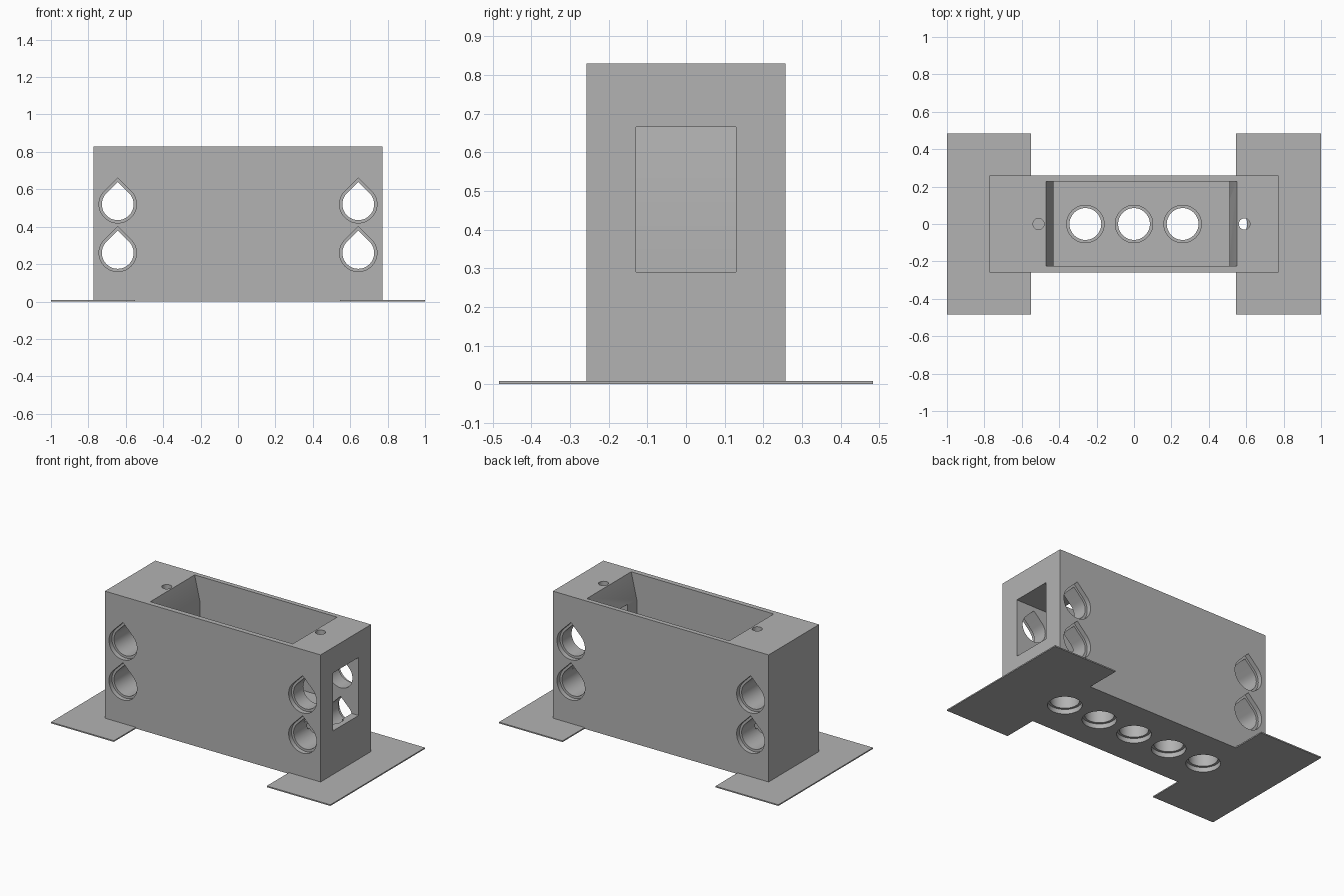
import bpy, bmesh
from math import sin, cos, pi, sqrt

cube = bpy.data.objects.get("Cube")
if cube:
    bpy.data.objects.remove(cube, do_unlink=True)

grey = bpy.data.materials.new("plain grey")
grey.use_nodes = True
grey.diffuse_color = (0.45, 0.45, 0.45, 1)
grey.node_tree.nodes["Principled BSDF"].inputs["Base Color"].default_value = (0.45, 0.45, 0.45, 1)

PLACE = {"x": lambda u, v, t: (t, u, v),
         "y": lambda u, v, t: (u, t, v),
         "z": lambda u, v, t: (u, v, t)}


def loft(name, outline, stations, axis="z", at=(0, 0)):
    """Solid through copies of an outline, one per (position, scale) along an axis."""
    bm = bmesh.new()
    rings = [[bm.verts.new(PLACE[axis](at[0] + u * s, at[1] + v * s, t)) for u, v in outline]
             for t, s in stations]
    n = len(outline)
    for a, b in zip(rings, rings[1:]):
        for i in range(n):
            j = (i + 1) % n
            bm.faces.new((a[i], a[j], b[j], b[i]))
    bm.faces.new(rings[0])
    bm.faces.new(rings[-1])
    bmesh.ops.recalc_face_normals(bm, faces=bm.faces)
    mesh = bpy.data.meshes.new(name)
    bm.to_mesh(mesh)
    bm.free()
    mesh.materials.append(grey)
    obj = bpy.data.objects.new(name, mesh)
    bpy.context.collection.objects.link(obj)
    return obj


def rect(u0, u1, v0, v1):
    return [(u0, v0), (u1, v0), (u1, v1), (u0, v1)]


def combine(target, tool, operation):
    mod = target.modifiers.new("combine", "BOOLEAN")
    mod.operation, mod.object, mod.solver = operation, tool, "EXACT"
    bpy.context.view_layer.objects.active = target
    bpy.ops.object.modifier_apply(modifier=mod.name)
    bpy.data.objects.remove(tool, do_unlink=True)


circle = [(cos(2 * pi * i / 48), sin(2 * pi * i / 48)) for i in range(48)]
# Round below, with a 45 degree point on top
teardrop = [(cos(a), sin(a)) for a in [pi * 0.75 + pi * 1.5 * i / 36 for i in range(37)]]
teardrop.append((0, sqrt(2)))

BORE, RIM, STEP = 0.085, 0.1, 0.03
HALF_Y, HEIGHT, FLOOR = 0.258, 0.83, 0.29

# Main block and the thin pads under its ends
body = loft("holder_body", rect(-0.772, 0.772, -HALF_Y, HALF_Y), [(0, 1), (HEIGHT, 1)])
for x0, x1 in ((-1, -0.55), (0.545, 1)):
    pad = loft("base_pad", rect(x0, x1, -0.484, 0.484), [(0, 1), (0.008, 1)])
    combine(body, pad, "UNION")

# Open pocket, flared at the ends near the top
pocket = [(-0.43, FLOOR), (0.51, FLOOR), (0.51, 0.66), (0.55, HEIGHT), (0.55, 0.9),
          (-0.47, 0.9), (-0.47, HEIGHT), (-0.43, 0.66)]
combine(body, loft("pocket_cutter", pocket, [(-0.225, 1), (0.228, 1)], "y"), "DIFFERENCE")

# Window through one end wall into the pocket
window = rect(-0.13, 0.13, FLOOR, 0.665)
combine(body, loft("window_cutter", window, [(0.5, 1), (0.8, 1)], "x"), "DIFFERENCE")

# Stepped round holes in the floor; the outer two stay blind
for i in range(-2, 3):
    top = 0.26 if abs(i) == 2 else 0.32
    stations = [(-0.02, RIM), (STEP, RIM), (STEP, BORE), (0.23, BORE), (0.23, RIM), (top, RIM)]
    combine(body, loft("floor_hole_cutter", circle, stations, "z", (i * 0.26, 0)), "DIFFERENCE")

# Stepped teardrop holes from front to back, with a wider ring halfway
outer, mid = HALF_Y - STEP, STEP
stations = [(-0.3, RIM), (-outer, RIM), (-outer, BORE), (-mid, BORE), (-mid, RIM),
            (mid, RIM), (mid, BORE), (outer, BORE), (outer, RIM), (0.3, RIM)]
for x in (-0.643, 0.643):
    for z in (0.26, 0.52):
        combine(body, loft("side_hole_cutter", teardrop, stations, "y", (x, z)), "DIFFERENCE")

# Small screw holes beside the pocket
for x, bottom in ((-0.51, 0.4), (0.59, 0.2)):
    combine(body, loft("screw_hole_cutter", circle[::2], [(bottom, 0.03), (0.9, 0.03)], "z", (x, 0)),
            "DIFFERENCE")

# Smooth the round holes and keep the edges sharp
bpy.ops.object.select_all(action="DESELECT")
body.select_set(True)
bpy.context.view_layer.objects.active = body
bpy.ops.object.shade_smooth_by_angle(angle=pi / 6)
